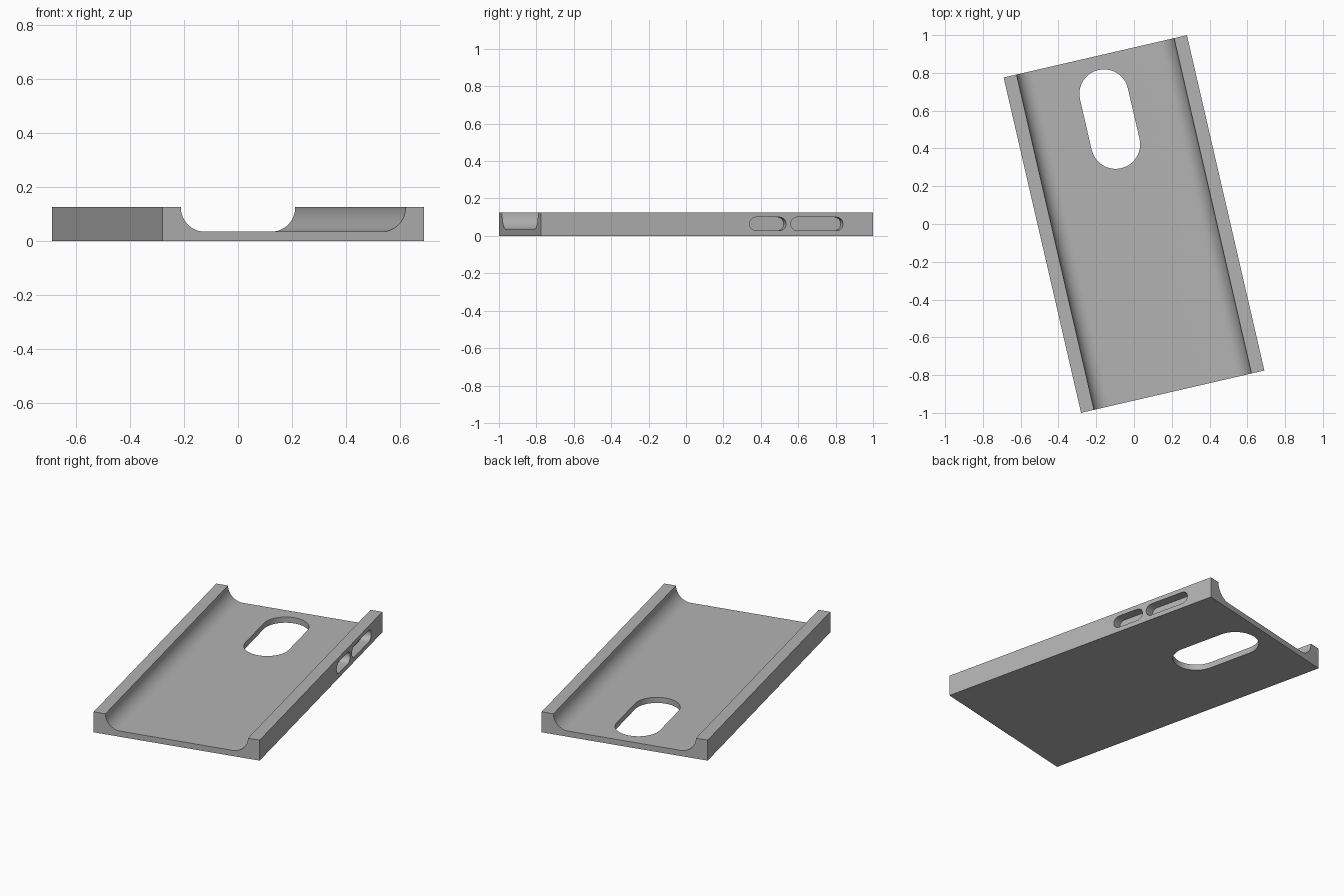
import bpy, bmesh
from math import sin, cos, pi, radians
from mathutils import Matrix, Vector

default = bpy.data.objects.get("Cube")
if default:
    bpy.data.objects.remove(default, do_unlink=True)

WIDTH, LENGTH, HEIGHT = 0.996, 1.822, 0.126
FLOOR, WALL = 0.035, 0.07
TURN = Matrix.Rotation(radians(13), 4, 'Z')

grey = bpy.data.materials.new("plain grey")
grey.use_nodes = True
colour = (0.45, 0.45, 0.45, 1)
grey.diffuse_color = colour
grey.node_tree.nodes["Principled BSDF"].inputs["Base Color"].default_value = colour


def prism(name, outline, direction):
    """Extrude a closed outline of points along a direction."""
    bm = bmesh.new()
    face = bm.faces.new([bm.verts.new(p) for p in outline])
    out = bmesh.ops.extrude_face_region(bm, geom=[face])
    moved = [v for v in out["geom"] if isinstance(v, bmesh.types.BMVert)]
    bmesh.ops.translate(bm, verts=moved, vec=direction)
    bmesh.ops.recalc_face_normals(bm, faces=bm.faces)
    mesh = bpy.data.meshes.new(name)
    bm.to_mesh(mesh)
    bm.free()
    obj = bpy.data.objects.new(name, mesh)
    bpy.context.collection.objects.link(obj)
    mesh.materials.append(grey)
    return obj


def capsule(half_length, radius, steps=20):
    """Stadium outline, long axis first."""
    points = []
    for side in (1, -1):
        for i in range(steps + 1):
            a = pi * i / steps - pi / 2
            points.append((side * (half_length + radius * cos(a)), side * radius * sin(a)))
    return points


# Case body: tray section with rounded inner corners, open at both ends
half, inner, radius = WIDTH / 2, WIDTH / 2 - WALL, HEIGHT - FLOOR
right = [(half, 0), (half, HEIGHT)]
for i in range(17):
    a = pi / 2 * i / 16
    right.append((inner - radius + radius * cos(a), HEIGHT - radius * sin(a)))
section = right + [(-x, z) for x, z in reversed(right)]
body = prism("phone_case", [(x, -LENGTH / 2, z) for x, z in section], Vector((0, LENGTH, 0)))

# Camera opening through the floor
cutters = [prism("camera_cutter",
                 [(v, 0.57 + u, -0.1) for u, v in capsule(0.137, 0.13)],
                 Vector((0, 0, 0.4)))]

# Button pockets in the outer left wall
DEPTH, POCKET_R = 0.055, 0.036
for name, start, end in (("short", 0.234, 0.434), ("long", 0.46, 0.747)):
    outline = [(half - DEPTH, (start + end) / 2 + u, 0.064 + v)
               for u, v in capsule((end - start) / 2 - POCKET_R, POCKET_R, 14)]
    cutters.append(prism(name + "_button_cutter", outline, Vector((0.2, 0, 0))))

bpy.context.view_layer.objects.active = body
for cutter in cutters:
    cutter.hide_render = True
    cut = body.modifiers.new(cutter.name, 'BOOLEAN')
    cut.operation = 'DIFFERENCE'
    cut.solver = 'EXACT'
    cut.object = cutter
    bpy.ops.object.modifier_apply(modifier=cut.name)
    bpy.data.objects.remove(cutter, do_unlink=True)

# Turn the finished case and smooth the curved walls
body.data.transform(TURN)
for obj in bpy.context.selected_objects:
    obj.select_set(False)
body.select_set(True)
bpy.ops.object.shade_smooth_by_angle(angle=radians(30))
